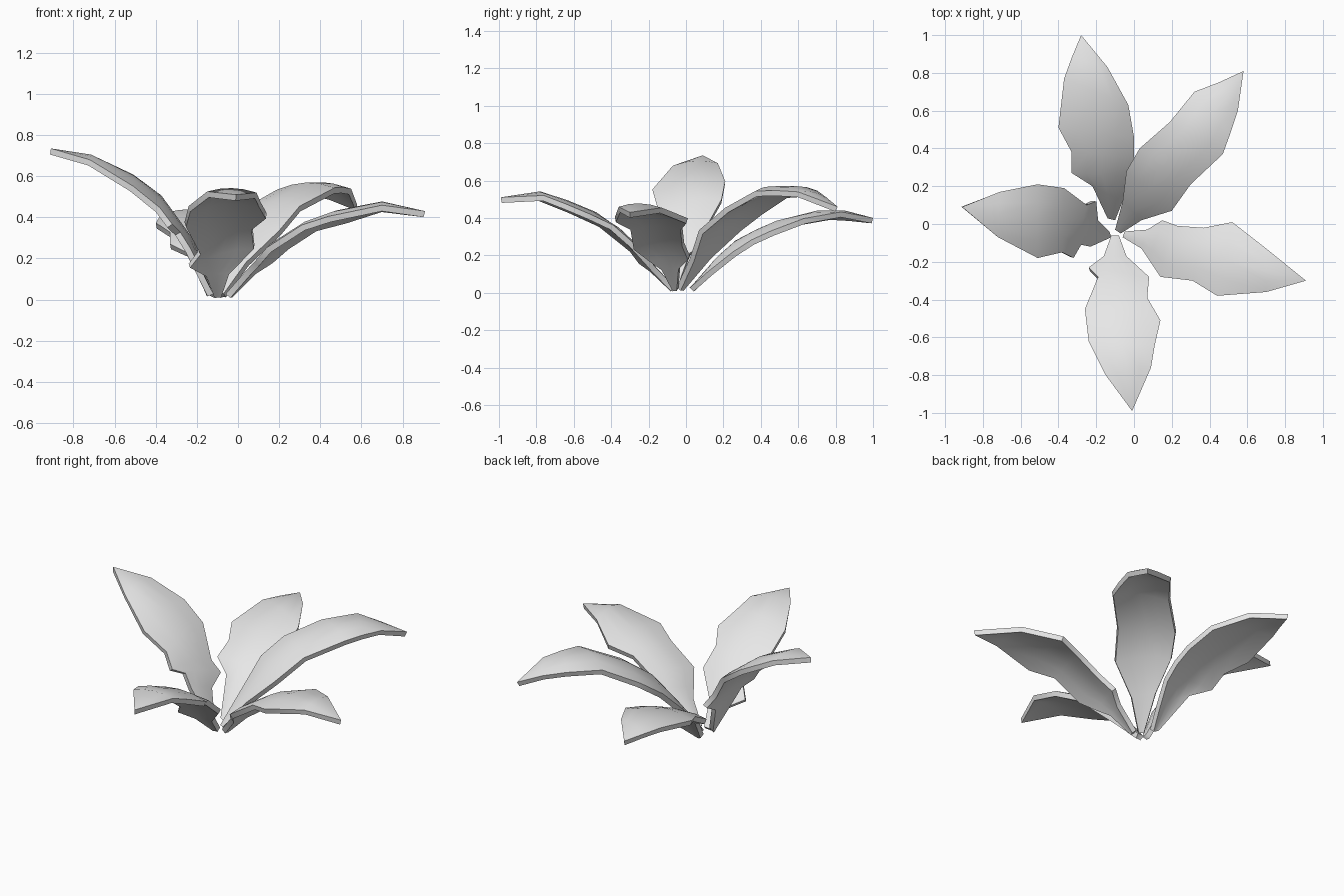
import bpy
import bmesh
import math
from mathutils import Vector

default_cube = bpy.data.objects.get("Cube")
if default_cube:
    bpy.data.objects.remove(default_cube, do_unlink=True)

# One plain material for all leaves
grey = bpy.data.materials.new("leaf grey")
grey.use_nodes = True
grey.diffuse_color = (0.8, 0.8, 0.8, 1)
grey.node_tree.nodes["Principled BSDF"].inputs["Base Color"].default_value = (0.8, 0.8, 0.8, 1)

STATIONS = (0, 0.12, 0.25, 0.4, 0.6, 0.8, 1)   # fractions of leaf length
ACROSS = (-1, -0.5, 0, 0.5, 1)                 # columns across the blade
THICKNESS = 0.03
ARCH = 0.16                                    # edge droop per half width


def rib_height(heights, t):
    """Height of the midrib at fraction t of the leaf length."""
    t = min(max(t, 0), 1)
    for i in range(len(STATIONS) - 1):
        a, b = STATIONS[i], STATIONS[i + 1]
        if t <= b:
            return heights[i] + (heights[i + 1] - heights[i]) * (t - a) / (b - a)
    return heights[-1]


def make_leaf(name, tip, left, right, heights):
    """Loft an arched blade between two edge outlines (in hundredths)."""
    tip = Vector(tip) / 100
    pairs = [(Vector(l) / 100, Vector(r) / 100) for l, r in zip(left, right)]
    base = (pairs[0][0] + pairs[0][1]) / 2
    axis = tip - base
    bm = bmesh.new()
    rows = []
    for l, r in pairs:
        half = (r - l).length / 2
        row = []
        for s in ACROSS:
            p = l.lerp(r, (s + 1) / 2)
            t = (p - base).dot(axis) / axis.length_squared
            z = rib_height(heights, t) - ARCH * half * s * s
            row.append(bm.verts.new((p.x, p.y, max(z, 0.02))))
        rows.append(row)
    for a, b in zip(rows, rows[1:]):
        for i in range(len(ACROSS) - 1):
            bm.faces.new((a[i], a[i + 1], b[i + 1], b[i]))
    # Close the blade to a point
    end = bm.verts.new((tip.x, tip.y, heights[-1]))
    for a, b in zip(rows[-1], rows[-1][1:]):
        bm.faces.new((a, b, end))
    bm.normal_update()
    if sum(f.normal.z for f in bm.faces) < 0:
        bmesh.ops.reverse_faces(bm, faces=bm.faces[:])
    mesh = bpy.data.meshes.new(name)
    bm.to_mesh(mesh)
    bm.free()
    mesh.materials.append(grey)

    leaf = bpy.data.objects.new(name, mesh)
    bpy.context.collection.objects.link(leaf)
    bpy.ops.object.select_all(action='DESELECT')
    leaf.select_set(True)
    bpy.context.view_layer.objects.active = leaf
    solid = leaf.modifiers.new("thickness", 'SOLIDIFY')
    solid.thickness = THICKNESS
    solid.offset = -1
    bpy.ops.object.modifier_apply(modifier=solid.name)
    bpy.ops.object.shade_smooth_by_angle(angle=math.radians(42))
    return leaf


# Leaf pointing to the front
make_leaf("front_leaf", (-1, -99),
          [(-12, -6), (-16, -17), (-24, -23), (-19, -28), (-26, -45), (-24, -62), (-15, -80)],
          [(-8, -6), (-4, -17), (8, -28), (7, -39), (14, -51), (11, -64), (9, -76)],
          (0.03, 0.15, 0.29, 0.41, 0.49, 0.55, 0.51))

# Leaf pointing to the left (+x)
make_leaf("left_leaf", (91, -30),
          [(-5, -4), (7, -3), (15, 2), (23, -1), (37, -2), (52, 1), (70, -13)],
          [(-6, -7), (4, -13), (8, -19), (14, -28), (31, -30), (44, -38), (70, -36)],
          (0.03, 0.16, 0.28, 0.38, 0.45, 0.48, 0.43))

# Leaf pointing to the back left
make_leaf("back_left_leaf", (58, 81),
          [(-10, -3), (-6, 12), (-4, 28), (3, 40), (19, 54), (32, 70), (45, 75)],
          [(-7, -5), (4, 2), (20, 7), (30, 21), (47, 37), (51, 48), (55, 60)],
          (0.03, 0.2, 0.37, 0.48, 0.57, 0.57, 0.46))

# Tall leaf pointing to the right (-x)
make_leaf("right_leaf", (-91, 9),
          [(-13, -4), (-19, 2), (-20, 12), (-25, 10), (-37, 19), (-51, 21), (-71, 17)],
          [(-12, -7), (-23, -12), (-28, -11), (-32, -18), (-38, -15), (-51, -18), (-72, -7)],
          (0.03, 0.27, 0.44, 0.56, 0.66, 0.72, 0.735))

# Leaf pointing to the back
make_leaf("back_leaf", (-28, 100),
          [(-14, 3), (-22, 20), (-33, 27), (-33, 38), (-40, 51), (-37, 77), (-33, 88)],
          [(-10, 2), (-6, 12), (-1, 25), (0, 35), (0, 46), (-3, 63), (-14, 83)],
          (0.03, 0.17, 0.28, 0.36, 0.43, 0.45, 0.4))
